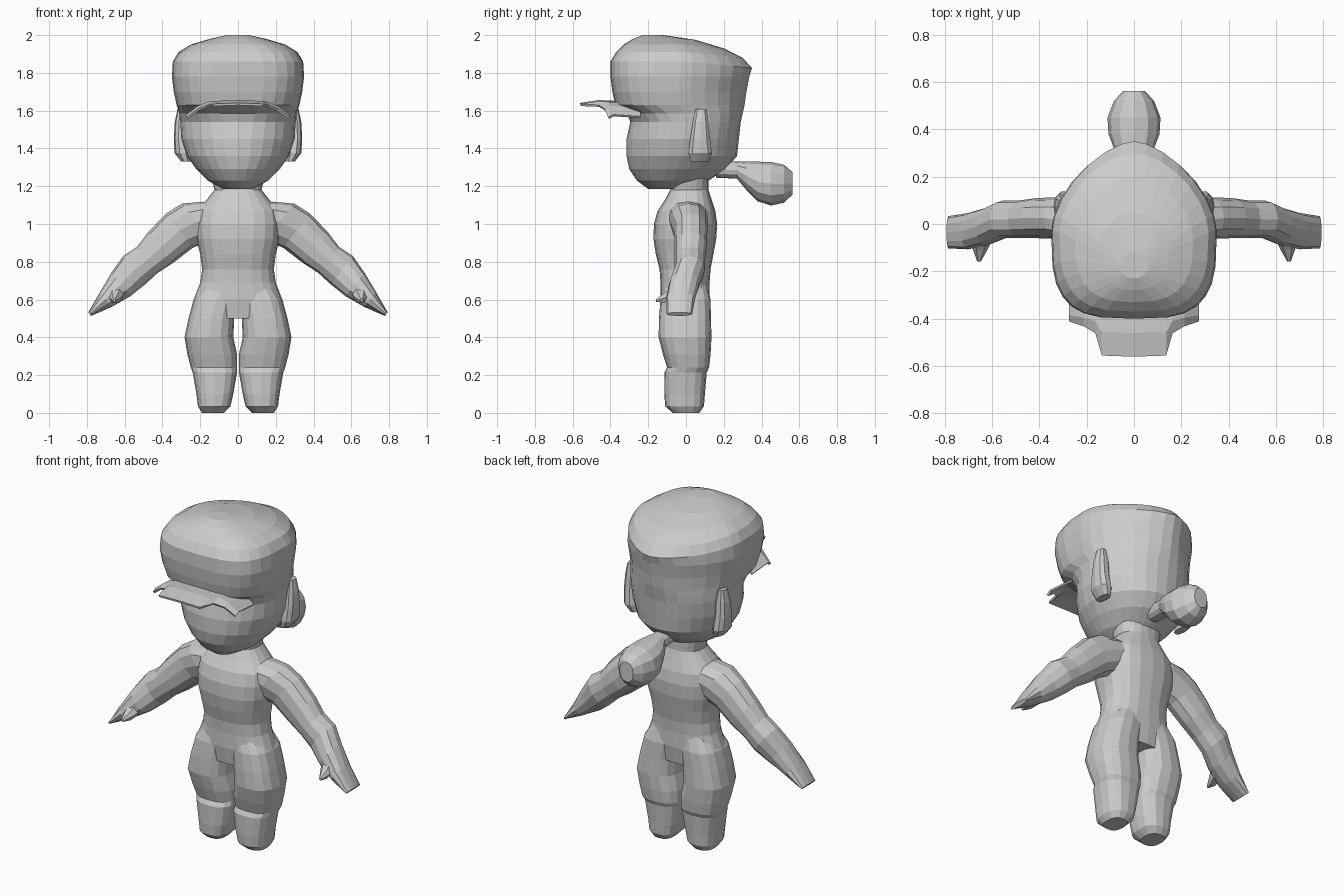
import bpy, bmesh, math
from mathutils import Vector

cube = bpy.data.objects.get("Cube")
if cube:
    bpy.data.objects.remove(cube)

grey = bpy.data.materials.new("plain grey")
grey.use_nodes = True
COLOUR = (0.6, 0.6, 0.6, 1)
grey.diffuse_color = COLOUR
grey.node_tree.nodes["Principled BSDF"].inputs["Base Color"].default_value = COLOUR


def finish(name, bm):
    bmesh.ops.recalc_face_normals(bm, faces=bm.faces)
    mesh = bpy.data.meshes.new(name)
    bm.to_mesh(mesh)
    bm.free()
    mesh.materials.append(grey)
    obj = bpy.data.objects.new(name, mesh)
    bpy.context.collection.objects.link(obj)
    return obj


def superellipse(n, power_front=2.0, power_back=2.0):
    """Unit outline; the front half is -v."""
    points = []
    for i in range(n):
        a = 2 * math.pi * i / n
        c, s = math.cos(a), math.sin(a)
        e = 2 / (power_front if s < 0 else power_back)
        points.append((math.copysign(abs(c) ** e, c), math.copysign(abs(s) ** e, s)))
    return points


def level_ring(x0, x1, front, back, z, n=20, pf=2.4, pb=2.4, mid=None, tilt=0):
    mid = (front + back) / 2 if mid is None else mid
    ring = []
    for u, v in superellipse(n, pf, pb):
        y = mid + v * (back - mid if v > 0 else mid - front)
        ring.append(Vector(((x0 + x1) / 2 + u * (x1 - x0) / 2, y, z - tilt * max(y, 0))))
    return ring


def turned_ring(centre, u_axis, v_axis, ru, rv, n=12, power=2.2):
    c, ua, va = Vector(centre), Vector(u_axis).normalized(), Vector(v_axis).normalized()
    return [c + ua * (u * ru) + va * (v * rv) for u, v in superellipse(n, power, power)]


def loft(name, rings, side=1):
    bm = bmesh.new()
    loops = [[bm.verts.new((p.x * side, p.y, p.z)) for p in ring] for ring in rings]
    n = len(loops[0])
    for low, high in zip(loops, loops[1:]):
        for i in range(n):
            j = (i + 1) % n
            bm.faces.new((low[i], low[j], high[j], high[i]))
    for end in (loops[0], loops[-1]):
        bm.faces.new(end)
    return finish(name, bm)


# head with cap: half width, front, back, height, front squareness, back squareness, tilt
head = [
    (.08, -.20, .02, 1.185, 2, 2, 0), (.16, -.26, .12, 1.23, 2, 2, 0),
    (.22, -.30, .21, 1.29, 2, 2, 0), (.27, -.315, .27, 1.36, 2.1, 2, 0),
    (.30, -.315, .28, 1.45, 2.1, 2, 0), (.305, -.295, .29, 1.54, 2.2, 2, 0),
    (.31, -.31, .30, 1.585, 2.5, 1.9, 0), (.325, -.375, .31, 1.63, 3, 1.8, 0),
    (.34, -.39, .32, 1.70, 3.2, 1.7, 0), (.35, -.40, .335, 1.78, 3.3, 1.7, 0),
    (.345, -.40, .35, 1.86, 3.2, 1.6, .1), (.315, -.37, .30, 1.91, 3, 1.7, .1),
    (.25, -.33, .20, 1.95, 2.8, 1.8, .1), (.15, -.28, .05, 1.98, 2.4, 2, .1),
    (.06, -.23, -.12, 2.0, 2, 2, 0),
]
loft("head_and_cap", [level_ring(-w, w, f, b, z, 28, pf, pb, min(0, (f + b) / 2), t)
                      for w, f, b, z, pf, pb, t in head])

# cap visor: arched sheet, middle part reaching further forward
half = [(0, 1.64, -.56), (.135, 1.635, -.555), (.16, 1.63, -.46), (.21, 1.61, -.43), (.27, 1.565, -.41)]
columns = [(-x, z, y) for x, z, y in half[:0:-1]] + half
bm = bmesh.new()
rows = []
for x, z, front in columns:
    rows.append([bm.verts.new((x, y, z + rise)) for y, rise in
                 ((-.24, 0), ((front - .36) / 2, .01), (front, -.005))])
for a, b in zip(rows, rows[1:]):
    for k in range(2):
        bm.faces.new((a[k], a[k + 1], b[k + 1], b[k]))
visor = finish("cap_visor", bm)
thick = visor.modifiers.new("thickness", "SOLIDIFY")
thick.thickness = .012
thick.offset = 0

# hair bun tied behind the neck: y, z, half width, half height
bun = [(.16, 1.29, .05, .045), (.27, 1.285, .055, .045), (.32, 1.255, .085, .075),
       (.38, 1.225, .108, .105), (.45, 1.213, .112, .115), (.52, 1.213, .085, .10), (.563, 1.215, .045, .06)]
loft("hair_bun", [turned_ring((0, y, z), (1, 0, 0), (0, 0, 1), w, h, 12) for y, z, w, h in bun])

# torso and neck: half width, front, back, height
torso = [
    (.215, -.12, .11, .50), (.235, -.135, .125, .60), (.20, -.135, .125, .69), (.19, -.14, .13, .76),
    (.20, -.16, .145, .84), (.22, -.172, .16, .92), (.225, -.17, .165, 1.0), (.215, -.15, .155, 1.07),
    (.165, -.11, .135, 1.13), (.125, -.085, .12, 1.18), (.14, -.08, .12, 1.25),
]
loft("torso", [level_ring(-w, w, f, b, z) for w, f, b, z in torso])

# legs: inner x, outer x, front, back, height
leg = [
    (.075, .19, -.07, .07, 0), (.04, .212, -.11, .095, .035), (.025, .22, -.115, .10, .10),
    (.005, .24, -.115, .11, .215), (.005, .25, -.10, .122, .24), (.005, .268, -.122, .13, .31),
    (.025, .283, -.145, .135, .40), (.02, .262, -.143, .132, .50), (0, .235, -.135, .13, .60),
    (0, .18, -.11, .11, .68),
]
# arms: x, y, height, half thickness, half depth
arm = [
    (.12, .01, 1.04, .10, .11), (.22, .015, 1.01, .125, .10), (.31, .025, .965, .115, .088),
    (.41, .025, .875, .105, .085), (.48, .02, .81, .088, .08), (.55, .02, .755, .095, .08),
    (.62, -.01, .68, .08, .08), (.70, -.03, .60, .05, .077), (.785, -.035, .523, .012, .068),
]
# thumb and ear
thumb = [(.64, -.06, .64, .045), (.65, -.11, .61, .03), (.655, -.158, .595, .008)]
ear = [(.25, .30, .02, .12, 1.33), (.25, .335, .01, .14, 1.375), (.26, .34, .02, .13, 1.45),
       (.26, .335, .035, .12, 1.54), (.28, .32, .05, .11, 1.61)]

for side, label in ((1, "left"), (-1, "right")):
    loft(label + "_leg", [level_ring(*r, n=16, pf=2.6, pb=2.6) for r in leg], side)
    loft(label + "_arm", [turned_ring((x, y, z), (.62, 0, .78), (0, 1, 0), t, d)
                          for x, y, z, t, d in arm], side)
    loft(label + "_thumb", [turned_ring((x, y, z), (1, 0, 0), (0, 0, 1), r, r, 6)
                            for x, y, z, r in thumb], side)
    loft(label + "_ear", [level_ring(*r, n=10) for r in ear], side)
